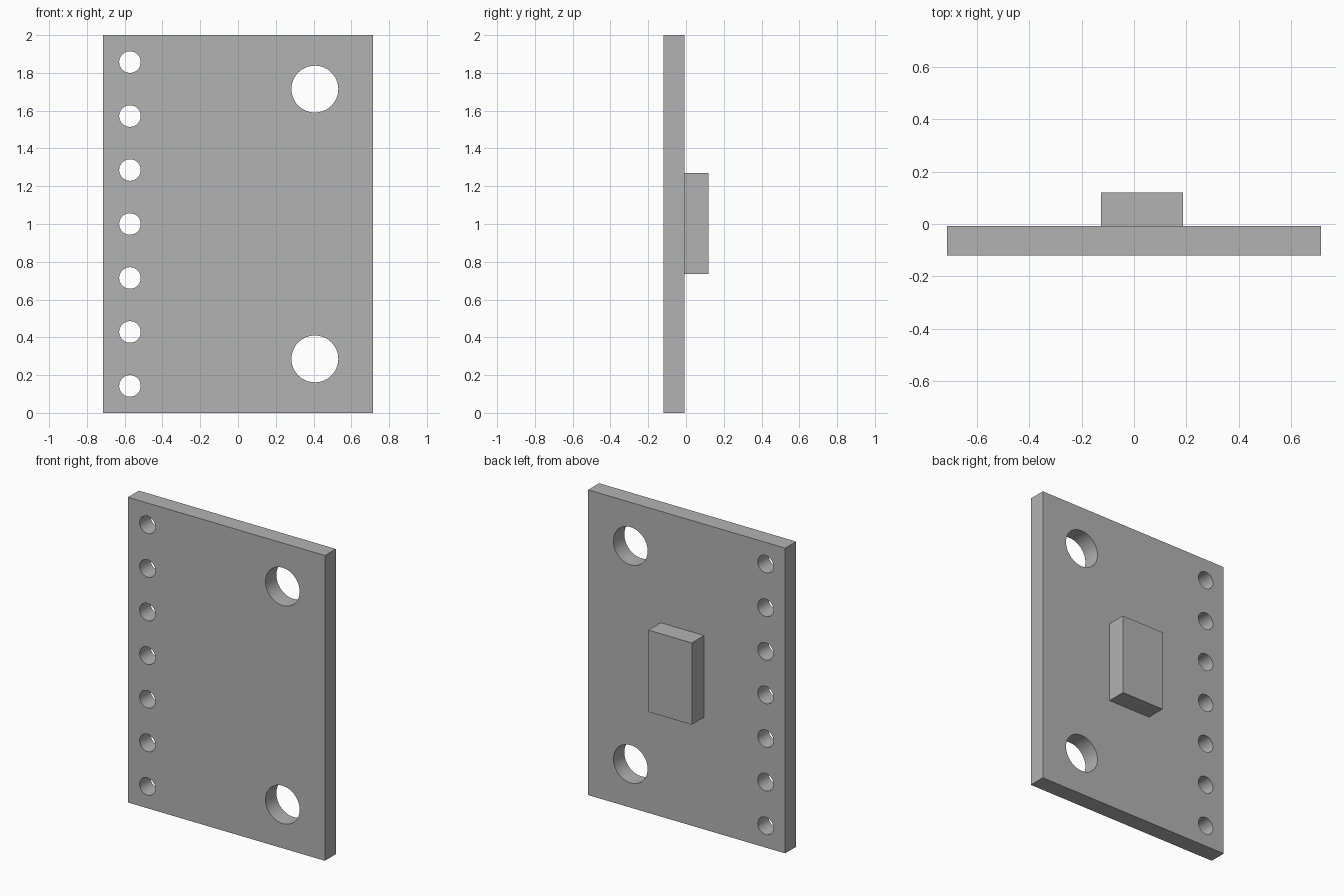
import bpy
import bmesh
from math import radians
from mathutils import Matrix, Vector

default = bpy.data.objects.get("Cube")
if default:
    bpy.data.objects.remove(default, do_unlink=True)

HALF_WIDTH, HEIGHT = 0.714, 2.0
FRONT, MIDDLE, BACK = -0.12, -0.007, 0.12
PITCH = HEIGHT / 7

grey = bpy.data.materials.new("grey")
grey.use_nodes = True
colour = (0.45, 0.45, 0.45, 1)
grey.diffuse_color = colour
grey.node_tree.nodes["Principled BSDF"].inputs["Base Color"].default_value = colour


def make_object(name, bm):
    mesh = bpy.data.meshes.new(name)
    bm.to_mesh(mesh)
    bm.free()
    mesh.materials.append(grey)
    obj = bpy.data.objects.new(name, mesh)
    bpy.context.collection.objects.link(obj)
    return obj


def box(name, low, high):
    low, high = Vector(low), Vector(high)
    bm = bmesh.new()
    matrix = Matrix.Translation((low + high) / 2) @ Matrix.Diagonal((*(high - low), 1))
    bmesh.ops.create_cube(bm, size=1, matrix=matrix)
    return make_object(name, bm)


# Flat board and the block on its back
board = box("board", (-HALF_WIDTH, FRONT, 0), (HALF_WIDTH, MIDDLE, HEIGHT))
box("back_block", (-0.126, MIDDLE, 0.734), (0.188, BACK, 1.27))

# Row of pin holes and two mounting holes: x, z, radius
holes = [(-0.572, (i + 0.5) * PITCH, 0.057) for i in range(7)]
holes += [(0.407, z, 0.124) for z in (PITCH, HEIGHT - PITCH)]
bm = bmesh.new()
for x, z, radius in holes:
    matrix = Matrix.Translation((x, FRONT, z)) @ Matrix.Rotation(radians(90), 4, "X")
    bmesh.ops.create_cone(bm, cap_ends=True, segments=48, radius1=radius,
                          radius2=radius, depth=0.5, matrix=matrix)
cutter = make_object("hole_cutter", bm)
cutter.hide_render = True

# Drill the board, then drop the cutter
drill = board.modifiers.new("holes", "BOOLEAN")
drill.operation = "DIFFERENCE"
drill.solver = "EXACT"
drill.object = cutter
bpy.ops.object.select_all(action="DESELECT")
board.select_set(True)
bpy.context.view_layer.objects.active = board
bpy.ops.object.modifier_apply(modifier=drill.name)
bpy.data.objects.remove(cutter, do_unlink=True)
bpy.ops.object.shade_smooth_by_angle(angle=radians(30))
